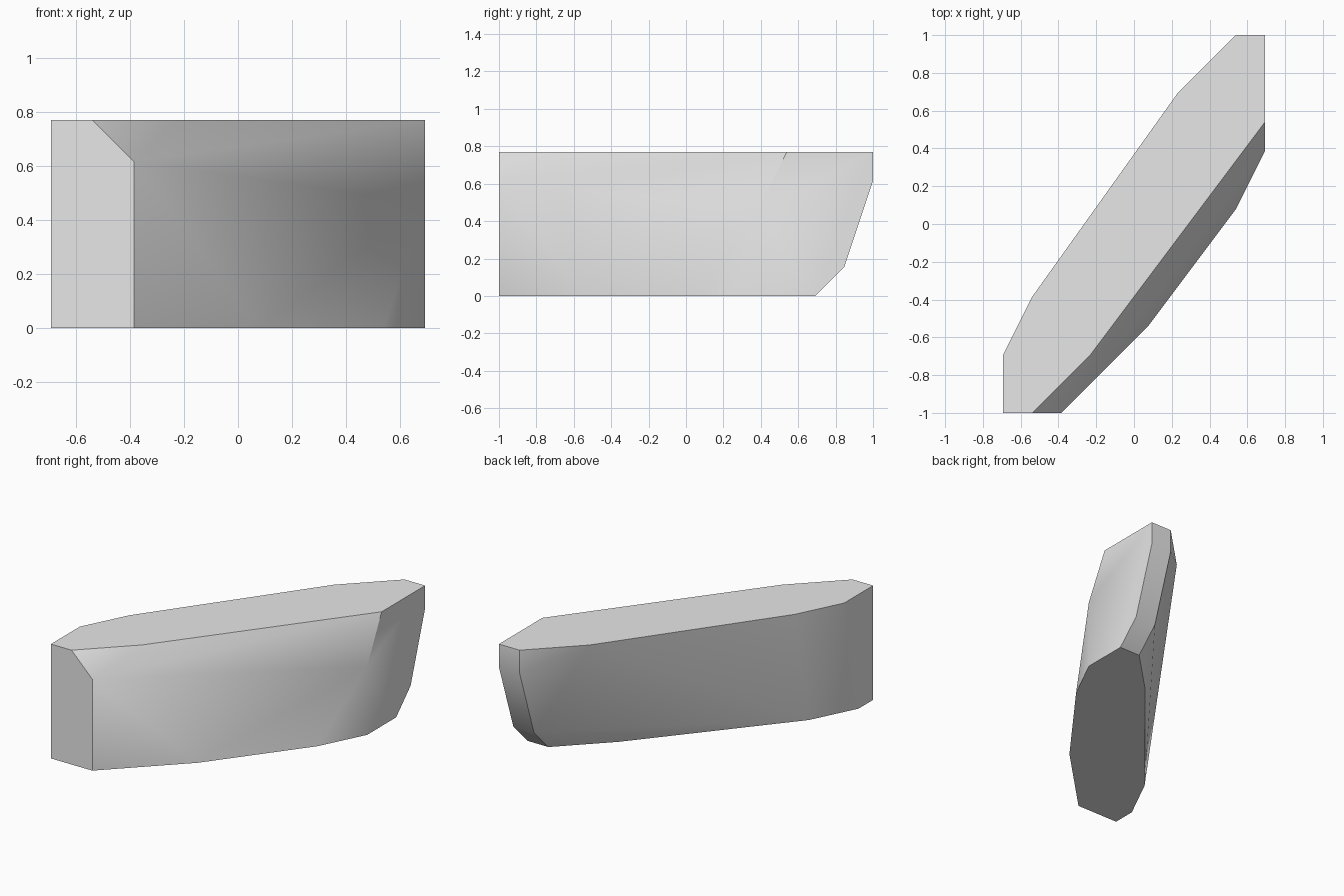
import bpy, bmesh, math
from mathutils import Vector

cube = bpy.data.objects.get("Cube")
if cube:
    bpy.data.objects.remove(cube, do_unlink=True)

CELL = 2 / 13  # the block is laid out on a 9 x 13 x 5 cell lattice

# Outlines of the flat top and flat base, in cells
top = [(0, 0), (1, 0), (3, 2), (9, 10), (9, 13), (8, 13), (6, 11), (1, 4), (0, 2)]
base = [(0, 0), (2, 0), (5, 3), (8, 7), (9, 9), (9, 11), (8, 11), (6, 9), (1, 3), (0, 1)]

# Corners between them: front end, two side corners, sloping back end
corners = [(2, 0, 4), (9, 9, 3), (0, 2, 3)]
corners += [(x, y, z) for x in (8, 9) for y, z in ((12, 1), (13, 4))]

points = [(x, y, 5) for x, y in top] + [(x, y, 0) for x, y in base] + corners

# Wrap the corners in a convex shell
bm = bmesh.new()
for p in points:
    bm.verts.new((Vector(p) - Vector((4.5, 6.5, 0))) * CELL)
hull = bmesh.ops.convex_hull(bm, input=bm.verts[:])
loose = [v for v in bm.verts if not v.link_faces]
bmesh.ops.delete(bm, geom=loose, context='VERTS')
bmesh.ops.dissolve_limit(bm, angle_limit=math.radians(0.5),
                         verts=bm.verts[:], edges=bm.edges[:])
bmesh.ops.recalc_face_normals(bm, faces=bm.faces[:])
mesh = bpy.data.meshes.new("stone_block")
bm.to_mesh(mesh)
bm.free()

block = bpy.data.objects.new("stone_block", mesh)
bpy.context.collection.objects.link(block)

# Plain light grey
grey = bpy.data.materials.new("light_grey")
grey.use_nodes = True
grey.diffuse_color = (0.8, 0.8, 0.8, 1)
grey.node_tree.nodes["Principled BSDF"].inputs["Base Color"].default_value = grey.diffuse_color
mesh.materials.append(grey)

# Soft sides, crisp rims
bpy.ops.object.select_all(action='DESELECT')
block.select_set(True)
bpy.context.view_layer.objects.active = block
bpy.ops.object.shade_smooth_by_angle(angle=math.radians(30))
